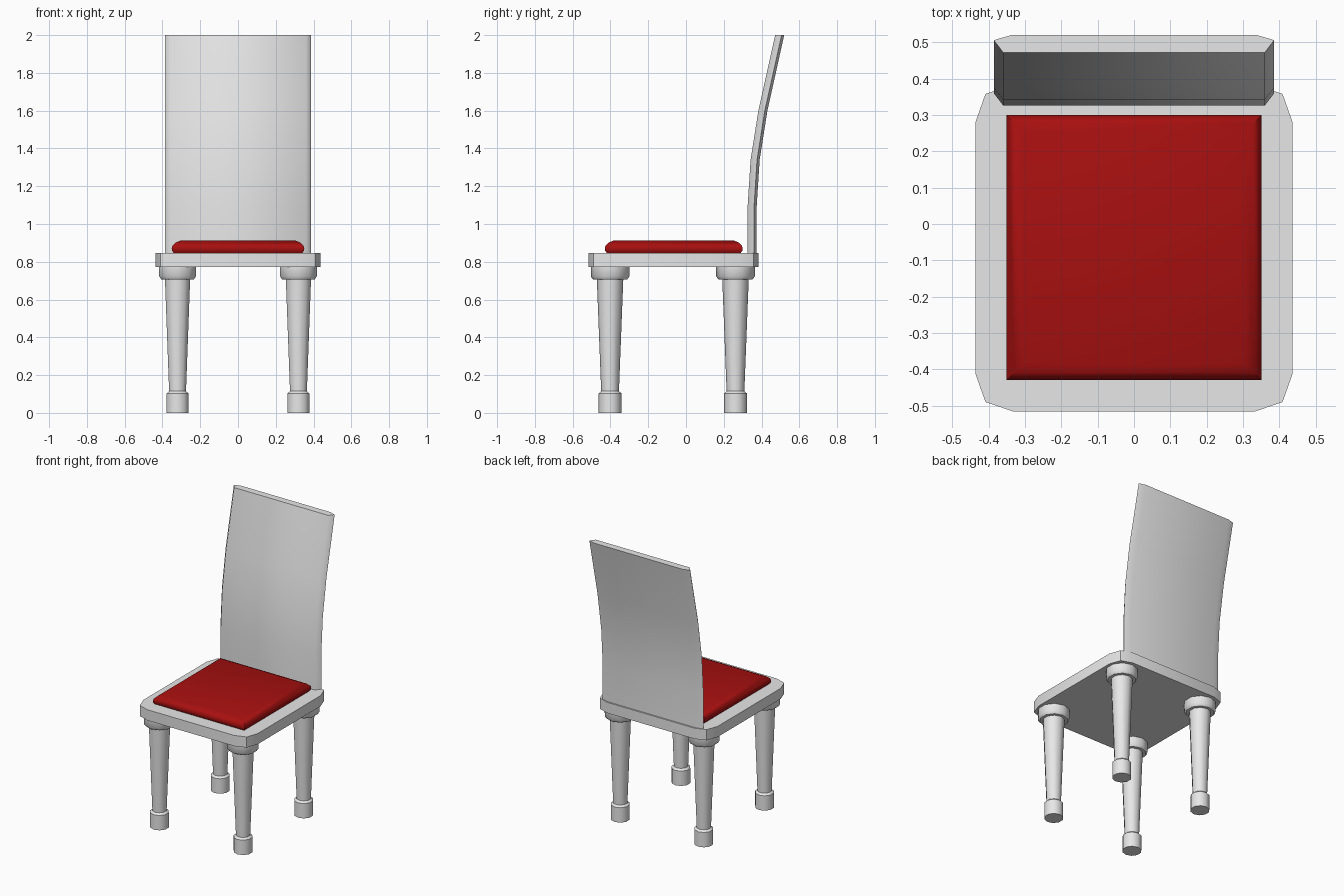
import bpy, bmesh, math

if "Cube" in bpy.data.objects:
    bpy.data.objects.remove(bpy.data.objects["Cube"])


def material(name, rgb):
    m = bpy.data.materials.new(name)
    m.diffuse_color = (*rgb, 1)
    m.use_nodes = True
    m.node_tree.nodes["Principled BSDF"].inputs["Base Color"].default_value = m.diffuse_color
    return m


GREY = material("light grey paint", (0.8, 0.8, 0.8))
RED = material("dark red fabric", (0.39, 0.005, 0.005))


def loft(name, rings, mat, angle):
    """Skin a stack of equal-length point rings and cap both ends."""
    bm = bmesh.new()
    loops = [[bm.verts.new(p) for p in ring] for ring in rings]
    n = len(loops[0])
    for a, b in zip(loops, loops[1:]):
        for i in range(n):
            j = (i + 1) % n
            bm.faces.new((a[i], a[j], b[j], b[i]))
    bm.faces.new(loops[0][::-1])
    bm.faces.new(loops[-1])
    bmesh.ops.recalc_face_normals(bm, faces=bm.faces)
    me = bpy.data.meshes.new(name)
    bm.to_mesh(me)
    bm.free()
    ob = bpy.data.objects.new(name, me)
    bpy.context.collection.objects.link(ob)
    me.materials.append(mat)
    bpy.ops.object.select_all(action='DESELECT')
    ob.select_set(True)
    bpy.context.view_layer.objects.active = ob
    bpy.ops.object.shade_smooth_by_angle(angle=math.radians(angle))
    return ob


# Seat: slab with two-step rounded corners
HX, HY, CY = 0.437, 0.45, -0.066
corner = [(HX, HY - 0.105), (HX - 0.028, HY - 0.026), (HX - 0.104, HY)]
outline = (corner + [(-x, y) for x, y in corner[::-1]]
           + [(-x, -y) for x, y in corner] + [(x, -y) for x, y in corner[::-1]])
loft("seat", [[(x, y + CY, z) for x, y in outline] for z in (0.773, 0.847)], GREY, 30)

# Cushion: square-cornered pad with rounded rim
rings = []
for z, inset in ((0.845, 0.012), (0.858, 0.002), (0.872, 0), (0.885, 0.004),
                 (0.902, 0.022), (0.912, 0.045)):
    x, y = 0.351 - inset, 0.365 - inset
    rings.append([(sx * x, sy * y - 0.065, z)
                  for sx, sy in ((1, 1), (-1, 1), (-1, -1), (1, -1))])
loft("cushion", rings, RED, 50)

# Backrest: six-sided section swept along a backward curve
section = [(-0.36, 0), (0.36, 0), (0.386, 0.034),
           (0.338, 0.048), (-0.338, 0.048), (-0.386, 0.034)]
path = [(0.845, 0.326), (1.09, 0.326), (1.34, 0.342), (1.6, 0.383), (2.0, 0.472)]
loft("backrest", [[(x, y + oy, z) for x, y in section] for z, oy in path], GREY, 60)

# Legs: turned profile with foot, tapered shaft and top collar
profile = [(0, 0.061), (0.103, 0.061), (0.115, 0.047), (0.706, 0.07),
           (0.706, 0.09), (0.722, 0.102), (0.775, 0.102)]
SIDES = 10
for y, place in ((-0.402, "front"), (0.262, "rear")):
    for x, side in ((-0.32, "left"), (0.32, "right")):
        rings = [[(x + r * math.sin(2 * math.pi * i / SIDES),
                   y + r * math.cos(2 * math.pi * i / SIDES), z)
                  for i in range(SIDES)] for z, r in profile]
        loft(f"{place}_{side}_leg", rings, GREY, 40)
